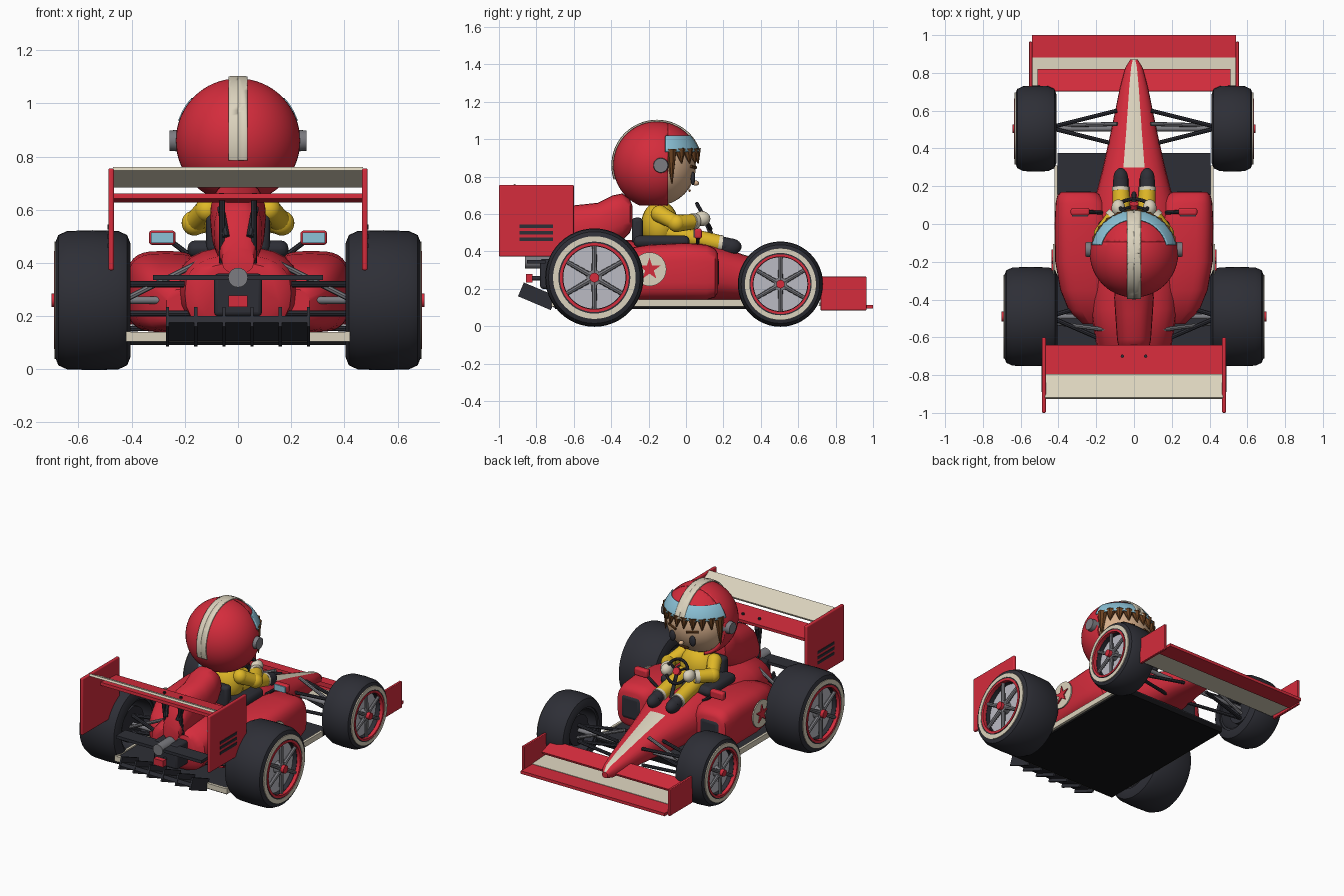
import bpy, bmesh, math
from math import sin, cos, pi
from mathutils import Vector, Matrix

if "Cube" in bpy.data.objects:
    bpy.data.objects.remove(bpy.data.objects["Cube"])


def material(name, *rgb):
    m = bpy.data.materials.new(name)
    m.use_nodes = True
    m.diffuse_color = (*rgb, 1)
    m.node_tree.nodes["Principled BSDF"].inputs["Base Color"].default_value = (*rgb, 1)
    return m


RED = material("red paint", .66, .025, .045)
BLACK = material("dark rubber", .027, .028, .037)
CREAM = material("cream paint", .71, .65, .51)
SILVER = material("pale silver", .5, .5, .55)
GREY = material("grey metal", .2, .2, .22)
YELLOW = material("yellow suit", .75, .48, .02)
BLUE = material("pale blue glass", .26, .54, .68)
SKIN = material("skin", .68, .43, .26)
BROWN = material("brown hair", .15, .055, .015)
UNDER = material("black underside", .006, .006, .007)
parts = []


def finish(name, bm, *mats):
    bmesh.ops.recalc_face_normals(bm, faces=bm.faces[:])
    mesh = bpy.data.meshes.new(name)
    bm.to_mesh(mesh)
    bm.free()
    ob = bpy.data.objects.new(name, mesh)
    for m in mats:
        mesh.materials.append(m)
    bpy.context.collection.objects.link(ob)
    parts.append(ob)
    return ob


def box(name, mat, x, y, z, tilt=0, bevel=0):
    """Box from three (low, high) ranges, tilted about x."""
    bm = bmesh.new()
    bmesh.ops.create_cube(bm, size=1)
    bmesh.ops.scale(bm, verts=bm.verts, vec=[r[1] - r[0] for r in (x, y, z)])
    bmesh.ops.rotate(bm, verts=bm.verts, matrix=Matrix.Rotation(tilt, 3, 'X'))
    bmesh.ops.translate(bm, verts=bm.verts, vec=[(r[0] + r[1]) / 2 for r in (x, y, z)])
    ob = finish(name, bm, mat)
    if bevel:
        mod = ob.modifiers.new("bevel", 'BEVEL')
        mod.width, mod.segments = bevel, 3
    return ob


def rod(name, mat, a, b, r, r2=None, n=16):
    a, b = Vector(a), Vector(b)
    bm = bmesh.new()
    bmesh.ops.create_cone(bm, cap_ends=True, segments=n, radius1=r,
                          radius2=r if r2 is None else r2, depth=(b - a).length)
    turn = (b - a).to_track_quat('Z', 'Y').to_matrix().to_4x4()
    bm.transform(Matrix.Translation((a + b) / 2) @ turn)
    return finish(name, bm, mat)


def ball(name, mat, at, size):
    bm = bmesh.new()
    bmesh.ops.create_uvsphere(bm, u_segments=24, v_segments=16, radius=1)
    bmesh.ops.scale(bm, verts=bm.verts, vec=size)
    bmesh.ops.translate(bm, verts=bm.verts, vec=at)
    return finish(name, bm, mat)


def skin(name, rings, mats, closed=False, rule=None):
    bm = bmesh.new()
    rows = [[bm.verts.new(p) for p in ring] for ring in rings]
    n = len(rows[0])
    pairs = list(zip(rows, rows[1:])) + ([(rows[-1], rows[0])] if closed else [])
    for a, b in pairs:
        for j in range(n):
            f = bm.faces.new((a[j], a[(j + 1) % n], b[(j + 1) % n], b[j]))
            if rule:
                f.material_index = rule(j, f.calc_center_median())
    if not closed:
        bm.faces.new(rows[0])
        bm.faces.new(rows[-1])
    return finish(name, bm, *mats)


def loft(name, mats, stations, power=2.5, rule=None, n=24):
    """Stations along y: (y, centre x, half width, bottom, top)."""
    def p(v):
        return math.copysign(abs(v) ** (2 / power), v)
    rings = [[(cx + w * p(cos(j * 2 * pi / n)), y, (lo + hi) / 2 + (hi - lo) / 2 * p(sin(j * 2 * pi / n)))
              for j in range(n)] for y, cx, w, lo, hi in stations]
    return skin(name, rings, mats, rule=rule)


def lathe(name, mat, profile, y, z, n=48):
    """Closed (x, radius) profile turned about an axle along x."""
    rings = [[(x, y + r * cos(j * 2 * pi / n), z + r * sin(j * 2 * pi / n)) for j in range(n)]
             for x, r in profile]
    return skin(name, rings, [mat], closed=True)


HEAD = Vector((0, -.155, .86))


def shell(name, mat, radius, *cuts, thick=.008):
    """Part of a sphere round the head, kept on the positive side of each (axis, sign, offset)."""
    bm = bmesh.new()
    bmesh.ops.create_uvsphere(bm, u_segments=48, v_segments=32, radius=radius)
    for axis, sign, offset in cuts:
        no, co = Vector((0, 0, 0)), Vector((0, 0, 0))
        no[axis], co[axis] = sign, offset
        bmesh.ops.bisect_plane(bm, geom=bm.verts[:] + bm.edges[:] + bm.faces[:],
                               plane_co=co, plane_no=no, clear_inner=True)
    bmesh.ops.translate(bm, verts=bm.verts, vec=HEAD)
    ob = finish(name, bm, mat)
    ob.modifiers.new("thickness", 'SOLIDIFY').thickness = thick


# Floor and diffuser
box("floor", UNDER, (-.405, .405), (-.7, .375), (.092, .128))
box("floor_top", BLACK, (-.405, .405), (-.7, .375), (.128, .134))
box("diffuser", BLACK, (-.27, .27), (-.89, -.68), (.135, .16), -.4)
for i in range(6):
    x = -.265 + i * .106
    box("diffuser_fin", BLACK, (x - .006, x + .006), (-.89, -.7), (.12, .2), -.4)
box("floor_rear_edge", CREAM, (-.415, .415), (-.72, -.7), (.105, .14))

# Tub and nose, with the stripe on the top faces of the nose
loft("body_and_nose", (RED, CREAM), [
    (-.67, 0, .16, .18, .4), (-.64, 0, .2, .14, .43), (-.45, 0, .23, .14, .46), (-.2, 0, .24, .14, .46),
    (.1, 0, .22, .14, .45), (.2, 0, .19, .14, .42), (.3, 0, .165, .14, .385), (.5, 0, .12, .15, .33),
    (.72, 0, .075, .15, .265), (.83, 0, .045, .15, .23), (.87, 0, .02, .16, .2)],
    rule=lambda j, c: int(j in (5, 6) and c.y > .3))
# Airbox and engine spine
loft("airbox", (RED,), [
    (-.285, 0, .05, .54, .64), (-.3, 0, .085, .5, .68), (-.34, 0, .1, .46, .71), (-.39, 0, .105, .44, .7),
    (-.47, 0, .1, .4, .66), (-.61, 0, .09, .38, .645), (-.66, 0, .08, .38, .6), (-.72, 0, .06, .36, .46)])
box("cockpit_rim", BLACK, (-.19, .19), (-.28, .02), (.42, .485), bevel=.03)
box("seat_back", BLACK, (-.12, .12), (-.29, -.23), (.44, .58), bevel=.02)

# Front wing
box("front_wing_lead", RED, (-.54, .54), (.88, 1), (.094, .114))
box("front_wing_plane", CREAM, (-.54, .54), (.71, .88), (.104, .122), -.06)
box("front_wing_flap", RED, (-.51, .51), (.7, .82), (.185, .2), -.3)
# Rear wing
box("rear_wing_plane", RED, (-.47, .47), (-.81, -.64), (.635, .655), -.08)
box("rear_wing_flap", CREAM, (-.47, .47), (-.93, -.79), (.715, .73), -.47)
# Rear beam, tail pipe and rain light
box("rear_beam", BLACK, (-.32, .32), (-.85, -.75), (.335, .355))
box("gearbox", BLACK, (-.09, .09), (-.78, -.64), (.2, .36), bevel=.015)
rod("tail_pipe", GREY, (0, -.86, .345), (0, -.66, .345), .037, n=24)
box("rain_light", RED, (-.036, .036), (-.855, -.82), (.235, .278))
rod("light_stem", BLACK, (0, -.83, .255), (0, -.7, .26), .012)


def wheel(end, s, y, R, x0, x1):
    w = x1 - x0
    b = .045
    tyre = [(0, R * .7), (0, R - b), (.012, R - .015), (b, R), (w / 2, R + .003), (w - b, R),
            (w - .012, R - .015), (w, R - b), (w, R * .7)]
    lathe(end + "_tyre", BLACK, [(s * (x0 + x), r) for x, r in tyre], y, R)

    def ring(name, mat, xa, xb, ra, rb):
        lathe(end + name, mat, [(s * xa, ra * R), (s * xb, ra * R), (s * xb, rb * R), (s * xa, rb * R)], y, R)
    ring("_whitewall", CREAM, x1 - .004, x1 + .003, .74, .85)
    ring("_rim", RED, x1 - .03, x1 + .004, .65, .71)
    ring("_barrel", BLACK, x0 + .01, x1 - .02, .64, .71)
    rod(end + "_wheel_disc", SILVER, (s * (x1 - .07), y, R), (s * (x1 - .05), y, R), R * .66, n=48)
    for i in range(6):
        a = i * pi / 3 + pi / 6
        d = Vector((0, cos(a), sin(a)))
        c = Vector((s * (x1 - .02), y, R))
        rod(end + "_spoke", GREY, c, c + d * R * .66, R * .06, R * .045, 8)
    rod(end + "_hub", GREY, (s * (x1 - .06), y, R), (s * (x1 - .01), y, R), R * .16)
    rod(end + "_wheel_nut", RED, (s * (x1 - .01), y, R), (s * (x1 + .014), y, R), R * .1)
    rod(end + "_axle", GREY, (s * .1, y, R), (s * (x1 - .05), y, R), .014)
    rod(end + "_brake", BLACK, (s * (x0 + .04), y, R), (s * (x0 + .07), y, R), R * .45, n=24)


for s in (1, -1):
    side = "left_" if s > 0 else "right_"

    def sx(a, b):
        return sorted((s * a, s * b))

    wheel(side + "rear", s, -.49, .26, .405, .688)
    wheel(side + "front", s, .505, .225, .41, .63)
    # Wishbones and push rods
    for z in (.17, .28):
        for y in (.42, .6):
            rod(side + "front_wishbone", BLACK, (s * .09, y, z), (s * .45, .51, z - .02), .011, n=8)
        for y in (-.62, -.4):
            rod(side + "rear_wishbone", BLACK, (s * .15, y, z + .04), (s * .45, -.49, z + .04), .012, n=8)
    rod(side + "front_push_rod", GREY, (s * .09, .53, .33), (s * .45, .52, .18), .011, n=8)
    rod(side + "rear_push_rod", GREY, (s * .15, -.56, .4), (s * .45, -.52, .25), .011, n=8)

    # Side pod, intake, roundel and star
    loft(side + "side_pod", (RED,), [
        (.17, s * .295, .09, .18, .39), (.155, s * .29, .115, .155, .415), (.11, s * .28, .135, .14, .435),
        (0, s * .275, .145, .14, .445), (-.2, s * .27, .147, .14, .435), (-.35, s * .255, .135, .14, .41),
        (-.46, s * .235, .11, .145, .37), (-.53, s * .21, .06, .16, .3)], power=3.4, n=32)
    box(side + "intake", BLACK, sx(.215, .375), (.1, .176), (.2, .375), bevel=.03)
    rod(side + "roundel", CREAM, (s * .422, -.195, .305), (s * .43, -.195, .305), .09, n=40)
    star = [[(s * x, -.195 + r * sin(i * pi / 5), .305 + r * cos(i * pi / 5))
             for i in range(10) for r in [.024 if i % 2 else .062]] for x in (.43, .437)]
    skin(side + "star", star, [RED])
    box(side + "floor_edge", CREAM, sx(.405, .422), (-.72, .31), (.105, .142))

    # Wing end plates with slots
    box(side + "front_end_plate", RED, sx(.538, .556), (.72, .965), (.085, .265), bevel=.004)
    box(side + "rear_end_plate", RED, sx(.466, .488), (-1, -.6), (.372, .756), bevel=.008)
    for z in (.465, .5, .535):
        box(side + "end_plate_slot", BLACK, sx(.487, .491), (-.89, -.71), (z - .009, z + .009))
    rod(side + "wing_strut", BLACK, (s * .06, -.68, .4), (s * .06, -.72, .64), .012, n=8)
    rod(side + "spine_slot", BLACK, (s * .045, -.71, .5), (s * .065, -.665, .61), .014, n=8)
    rod(side + "flap_pin", BLACK, (s * .062, -.7, .64), (s * .062, -.7, .664), .009, n=8)

    # Mirror
    box(side + "mirror_shell", RED, sx(.235, .335), (.045, .085), (.468, .522), bevel=.012)
    box(side + "mirror_glass", BLUE, sx(.243, .327), (.039, .046), (.475, .515))
    rod(side + "mirror_stalk", BLACK, (s * .17, .06, .42), (s * .25, .065, .48), .01, n=8)

    # Driver limbs
    path = [Vector((s * x, y, z)) for x, y, z in
            ((.115, -.14, .6), (.165, -.05, .55), (.1, .05, .56))]
    for a, b in zip(path, path[1:]):
        rod(side + "arm", YELLOW, a, b, .046, .04)
    for p in path[:2]:
        ball(side + "arm_joint", YELLOW, p, [.047] * 3)
    rod(side + "glove_cuff", CREAM, path[2] - Vector((s * -.02, .02, 0)), path[2], .043)
    ball(side + "glove", CREAM, (s * .083, .085, .575), (.036, .045, .04))
    rod(side + "leg", YELLOW, (s * .06, -.1, .5), (s * .07, .19, .44), .052, .045)
    rod(side + "sock", CREAM, (s * .07, .175, .443), (s * .07, .195, .44), .046)
    ball(side + "shoe", BLACK, (s * .07, .235, .425), (.04, .062, .045))
    rod(side + "shoe_top", BLACK, (s * .07, .19, .44), (s * .07, .235, .43), .04)

    # Head details
    rod(side + "ear_cap", GREY, HEAD + Vector((s * .2, .02, 0)), HEAD + Vector((s * .257, .02, 0)), .043, .038, 24)
    ball(side + "eye", BLACK, HEAD + Vector((s * .075, .192, -.07)), (.022, .012, .036))
    rod(side + "eyebrow", BROWN, HEAD + Vector((s * .04, .208, -.012)), HEAD + Vector((s * .11, .18, -.005)), .008, n=8)
    for i in range(5):
        a = .12 + i * .27
        d = Vector((s * sin(a), cos(a), 0))
        rod(side + "hair_lock", BROWN, HEAD + d * .205 + Vector((0, 0, .085)),
            HEAD + d * .222 + Vector((0, 0, (-.1 if i == 4 else .01))), .032, .003, 8)

# Driver torso and head
ball("torso", YELLOW, (0, -.14, .54), (.125, .1, .13))
ball("face", SKIN, HEAD + Vector((0, 0, -.005)), (.213, .208, .21))
ball("nose_tip", SKIN, HEAD + Vector((0, .207, -.095)), (.016, .018, .014))
rod("mouth", BROWN, HEAD + Vector((-.03, .174, -.135)), HEAD + Vector((.03, .174, -.135)), .007, n=8)
shell("helmet_back", RED, .234, (1, -1, .06), (2, 1, -.215), thick=.02)
shell("helmet_brow", RED, .234, (1, 1, .06), (2, 1, .08), thick=.02)
shell("visor", BLUE, .242, (1, 1, .045), (2, 1, .075), (2, -1, .16))
for s in (1, -1):
    shell("helmet_stripe", CREAM, .244, (0, s, 0), (0, -s, s * .036), (1, s, 0), (2, 1, .075 if s > 0 else -.075))
    shell("helmet_stripe", CREAM, .244, (0, s, 0), (0, -s, s * .036), (1, -s, 0), (2, 1, .075 if s < 0 else -.075))

# Steering wheel
bm = bmesh.new()
centre, normal = Vector((0, .095, .588)), Vector((0, .88, .48)).normalized()
up = normal.cross(Vector((1, 0, 0)))
rings = []
for i in range(32):
    d = Vector((1, 0, 0)) * cos(i * pi / 16) + up * sin(i * pi / 16)
    rings.append([centre + d * (.076 + .01 * cos(k * pi / 4)) + normal * .01 * sin(k * pi / 4) for k in range(8)])
bm.free()
skin("steering_wheel", rings, [BLACK], closed=True)
for i in range(3):
    a = pi / 2 + i * 2 * pi / 3
    rod("steering_spoke", BLACK, centre, centre + Vector((.075 * cos(a), 0, 0)) + up * .075 * sin(a), .008, n=8)
rod("steering_boss", RED, centre - normal * .014, centre + normal * .014, .024)
rod("steering_column", BLACK, centre, (0, .16, .43), .012)

# Smooth shading with sharp edges kept
bpy.ops.object.select_all(action='DESELECT')
for ob in parts:
    ob.select_set(True)
bpy.context.view_layer.objects.active = parts[0]
bpy.ops.object.shade_smooth_by_angle(angle=math.radians(40))
